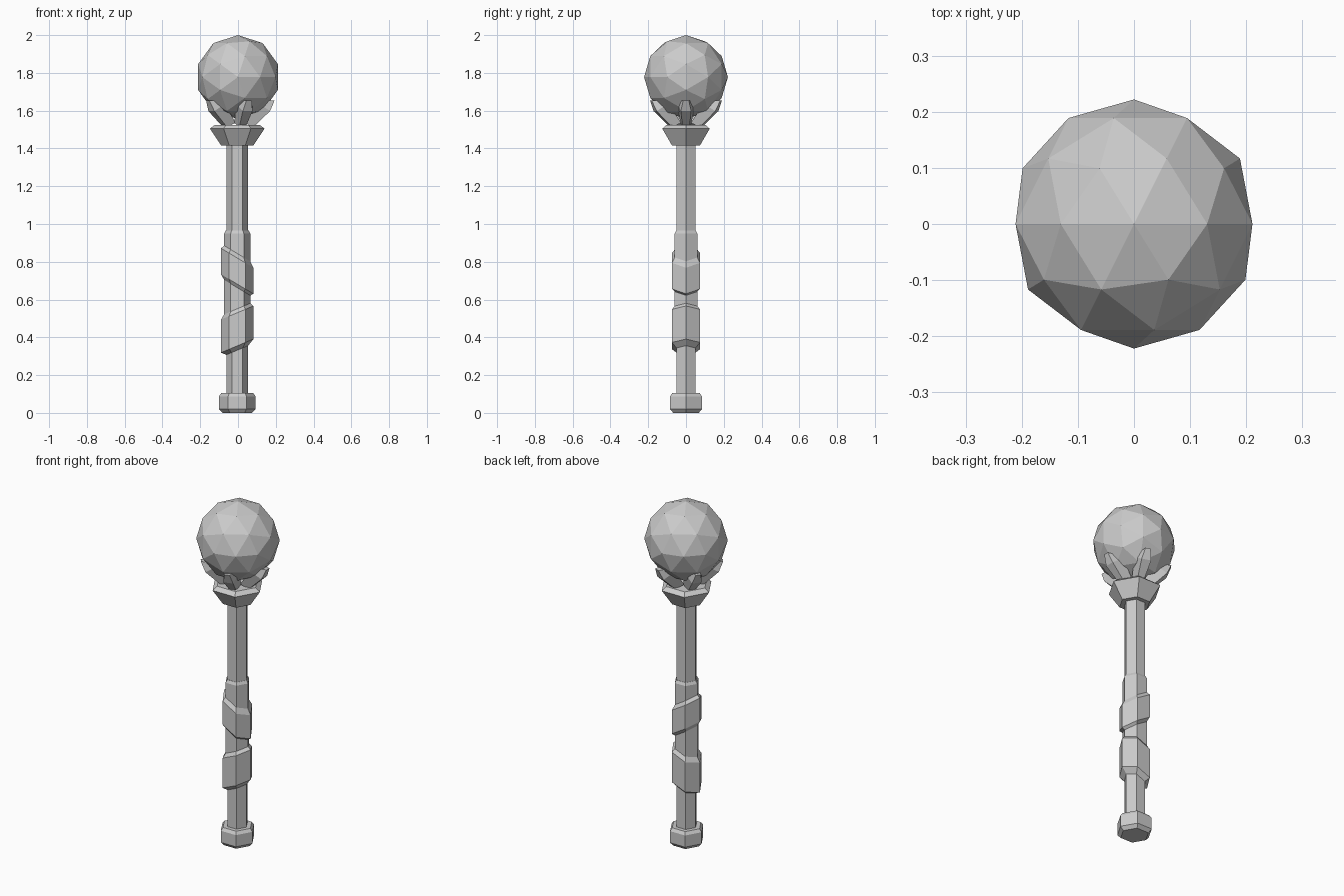
import bpy, bmesh, math
from mathutils import Vector, Matrix

if "Cube" in bpy.data.objects:
    bpy.data.objects.remove(bpy.data.objects["Cube"])

AXIS_X = -0.004  # the staff sits a hair left of the orb centre


def make_object(name, bm):
    bmesh.ops.recalc_face_normals(bm, faces=bm.faces)
    mesh = bpy.data.meshes.new(name)
    bm.to_mesh(mesh)
    bm.free()
    ob = bpy.data.objects.new(name, mesh)
    bpy.context.collection.objects.link(ob)
    return ob


def loft(bm, rings):
    """Bridge equal-length rings of points and cap both ends."""
    rings = [[bm.verts.new(p) for p in ring] for ring in rings]
    n = len(rings[0])
    for a, b in zip(rings, rings[1:]):
        for i in range(n):
            j = (i + 1) % n
            bm.faces.new((a[i], a[j], b[j], b[i]))
    bm.faces.new(rings[0][::-1])
    bm.faces.new(rings[-1])


def hex_part(name, profile, slope=0.0):
    """Six-sided turned part from (radius, z); slope tilts the rings along x."""
    bm = bmesh.new()
    rings = []
    for r, z in profile:
        ring = []
        for k in range(6):
            a = math.radians(60 * k)
            x, y = r * math.cos(a), r * math.sin(a)
            ring.append((x + AXIS_X, y, z + slope * x))
        rings.append(ring)
    loft(bm, rings)
    return make_object(name, bm)


# Handle: pommel, shaft, collar
hex_part("pommel", [(0.078, 0.0), (0.097, 0.02), (0.097, 0.088), (0.084, 0.105)])
hex_part("shaft", [(0.058, 0.05), (0.058, 1.45)])
hex_part("collar", [(0.085, 1.415), (0.145, 1.505), (0.118, 1.525)])

# Grip: thin sleeve with two bands tilted in opposite directions
hex_part("grip_sleeve", [(0.06, 0.36), (0.069, 0.38), (0.069, 0.95), (0.06, 0.966)])
hex_part("upper_grip_band",
         [(0.062, 0.655), (0.086, 0.682), (0.086, 0.82), (0.066, 0.848)], -0.6)
hex_part("lower_grip_band",
         [(0.056, 0.33), (0.086, 0.355), (0.086, 0.53), (0.066, 0.555)], 0.42)

# Five claws cradling the orb: (outer r, outer z, inner r, inner z, half width)
sections = [(0.085, 1.515, 0.035, 1.535, 0.03),
            (0.172, 1.598, 0.115, 1.635, 0.045),
            (0.196, 1.655, 0.155, 1.655, 0.024)]
for k in range(5):
    turn = Matrix.Rotation(math.radians(72 * k), 3, 'Z')
    bm = bmesh.new()
    rings = []
    for ro, zo, ri, zi, w in sections:
        pts = [(ro, -w * 0.6, zo), (ro, w * 0.6, zo), (ri, w, zi), (ri, -w, zi)]
        rings.append([turn @ Vector(p) + Vector((AXIS_X / 2, 0, 0)) for p in pts])
    loft(bm, rings)
    make_object(f"claw_{k + 1}", bm)

# Faceted orb, lying with its pole along y
bm = bmesh.new()
bmesh.ops.create_icosphere(
    bm, subdivisions=2, radius=0.222,
    matrix=Matrix.Translation((0, 0, 1.778)) @ Matrix.Rotation(math.pi / 2, 4, 'X'))
make_object("orb", bm)
